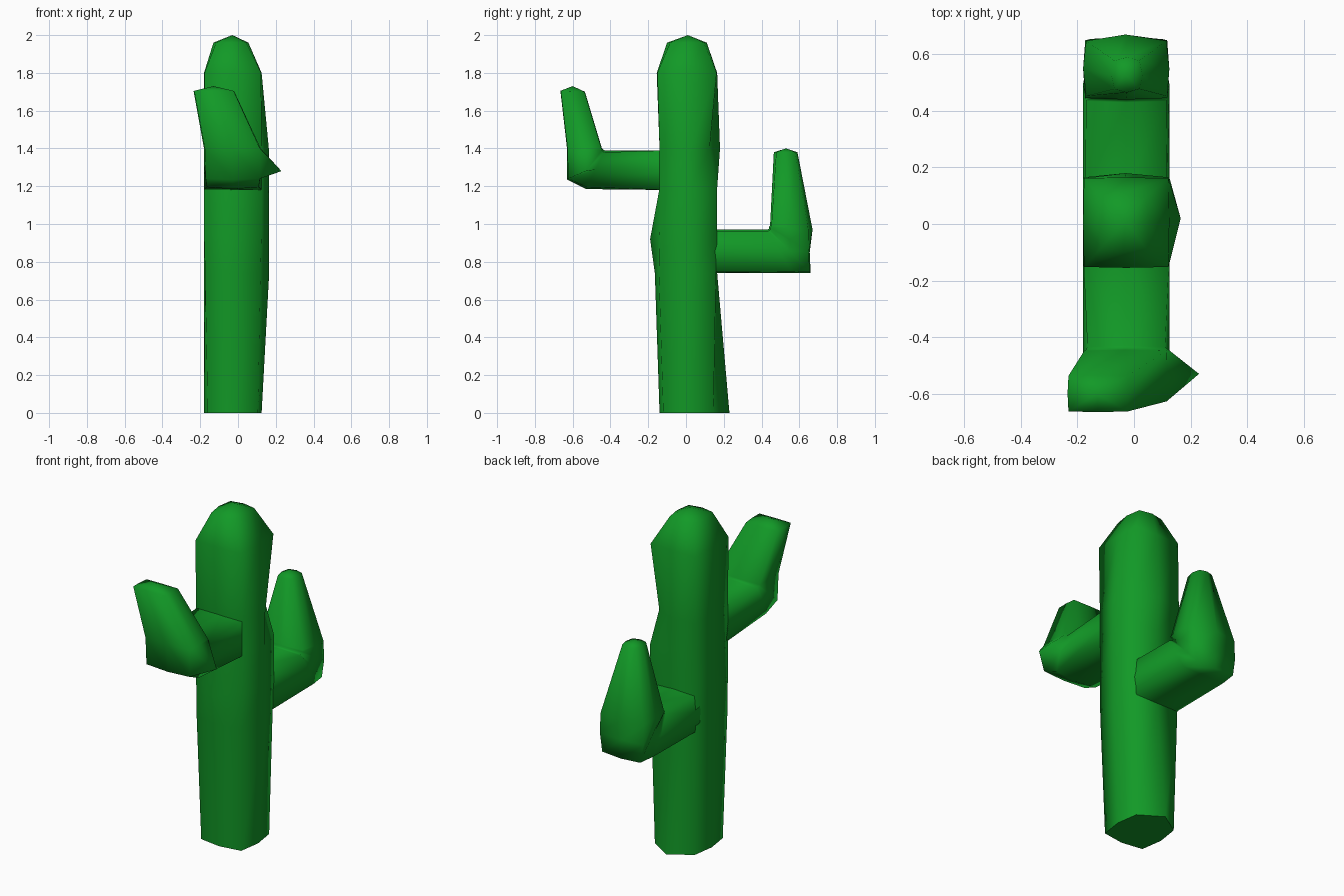
import bpy, bmesh
from mathutils import Vector

green = bpy.data.materials.new("cactus green")
green.diffuse_color = (0.006, 0.32, 0.02, 1)


def ring_points(yp, zp, yq, zq, x0, x1, k):
    """Eight points, corners and side middles, round a box section.
    P and Q are the two sides in the y-z plane; k below 1 rounds the corners."""
    xm = (x0 + x1) / 2
    p, q = Vector((xm, yp, zp)), Vector((xm, yq, zq))
    c = (p + q) / 2
    hx = Vector(((x1 - x0) / 2, 0, 0))
    hv = (q - p) / 2
    # 0 P-left, 1 P-mid, 2 P-right, 3 right-mid, 4 Q-right, 5 Q-mid, 6 Q-left, 7 left-mid
    signs = [(-1, -1), (0, -1), (1, -1), (1, 0), (1, 1), (0, 1), (-1, 1), (-1, 0)]
    return [c + (hx * a + hv * b) * (k if a and b else 1) for a, b in signs]


def loft(name, rings, tip, bumps):
    bm = bmesh.new()
    loops = []
    for i, r in enumerate(rings):
        pts = ring_points(*r)
        loops.append([bm.verts.new(bumps.get((i, j), p)) for j, p in enumerate(pts)])
    for a, b in zip(loops, loops[1:]):
        for j in range(8):
            n = (j + 1) % 8
            bm.faces.new((a[j], a[n], b[n], b[j]))
    t = bm.verts.new(tip)
    for j in range(8):
        bm.faces.new((loops[-1][j], loops[-1][(j + 1) % 8], t))
    cap = bm.faces.new(loops[0][::-1])
    bmesh.ops.recalc_face_normals(bm, faces=bm.faces)
    for f in bm.faces:
        f.smooth = f is not cap
    # keep the cap's rim crisp
    for e in cap.edges:
        e.smooth = False
    me = bpy.data.meshes.new(name)
    bm.to_mesh(me)
    bm.free()
    me.materials.append(green)
    ob = bpy.data.objects.new(name, me)
    bpy.context.collection.objects.link(ob)
    return ob


# Trunk, with a few uneven bulges
L, R = -0.18, 0.125
loft("trunk", [
    (-0.14, 0.00, 0.165, 0.00, L, R, 0.87),
    (-0.15, 0.74, 0.165, 0.74, L, R, 0.96),
    (-0.14, 0.97, 0.165, 0.97, L, R, 1.0),
    (-0.14, 1.19, 0.165, 1.19, L, R, 1.0),
    (-0.14, 1.40, 0.165, 1.40, L, R, 1.0),
    (-0.155, 1.80, 0.165, 1.80, L, R, 0.98),
    (-0.10, 1.96, 0.11, 1.96, -0.13, 0.055, 0.85),
], (-0.03, 0.01, 2.0), {
    (0, 5): (-0.03, 0.23, 0),
    (1, 1): (-0.03, -0.165, 0.74),
    (1, 3): (0.165, 0.02, 0.74),
    (2, 1): (-0.03, -0.19, 0.92),
    (2, 3): (0.165, 0.02, 0.97),
    (3, 3): (0.165, 0.02, 1.19),
    (4, 3): (0.165, 0.02, 1.38),
    (4, 4): (0.09, 0.125, 1.40),
    (4, 5): (-0.03, 0.18, 1.40),
})

# Upper arm towards the front, with one pointed bump at the elbow
loft("front_arm", [
    (-0.10, 1.39, -0.10, 1.18, L, R, 1.0),
    (-0.43, 1.39, -0.53, 1.185, L, R, 0.9),
    (-0.44, 1.395, -0.63, 1.235, L, R, 0.94),
    (-0.445, 1.40, -0.63, 1.40, L, 0.12, 0.97),
    (-0.535, 1.70, -0.665, 1.705, -0.235, -0.02, 0.97),
], (-0.13, -0.60, 1.73), {(2, 3): (0.23, -0.53, 1.28)})

# Lower arm towards the back
loft("back_arm", [
    (0.12, 0.97, 0.12, 0.74, L, R, 0.95),
    (0.43, 0.97, 0.56, 0.74, L, R, 0.93),
    (0.44, 0.975, 0.66, 0.74, -0.16, 0.105, 0.95),
    (0.44, 0.985, 0.655, 0.85, L, R, 0.95),
    (0.445, 0.99, 0.655, 0.97, L, R, 0.93),
    (0.465, 1.38, 0.59, 1.38, -0.08, 0.03, 0.8),
], (-0.03, 0.53, 1.40), {(4, 5): (-0.03, 0.67, 0.97)})
